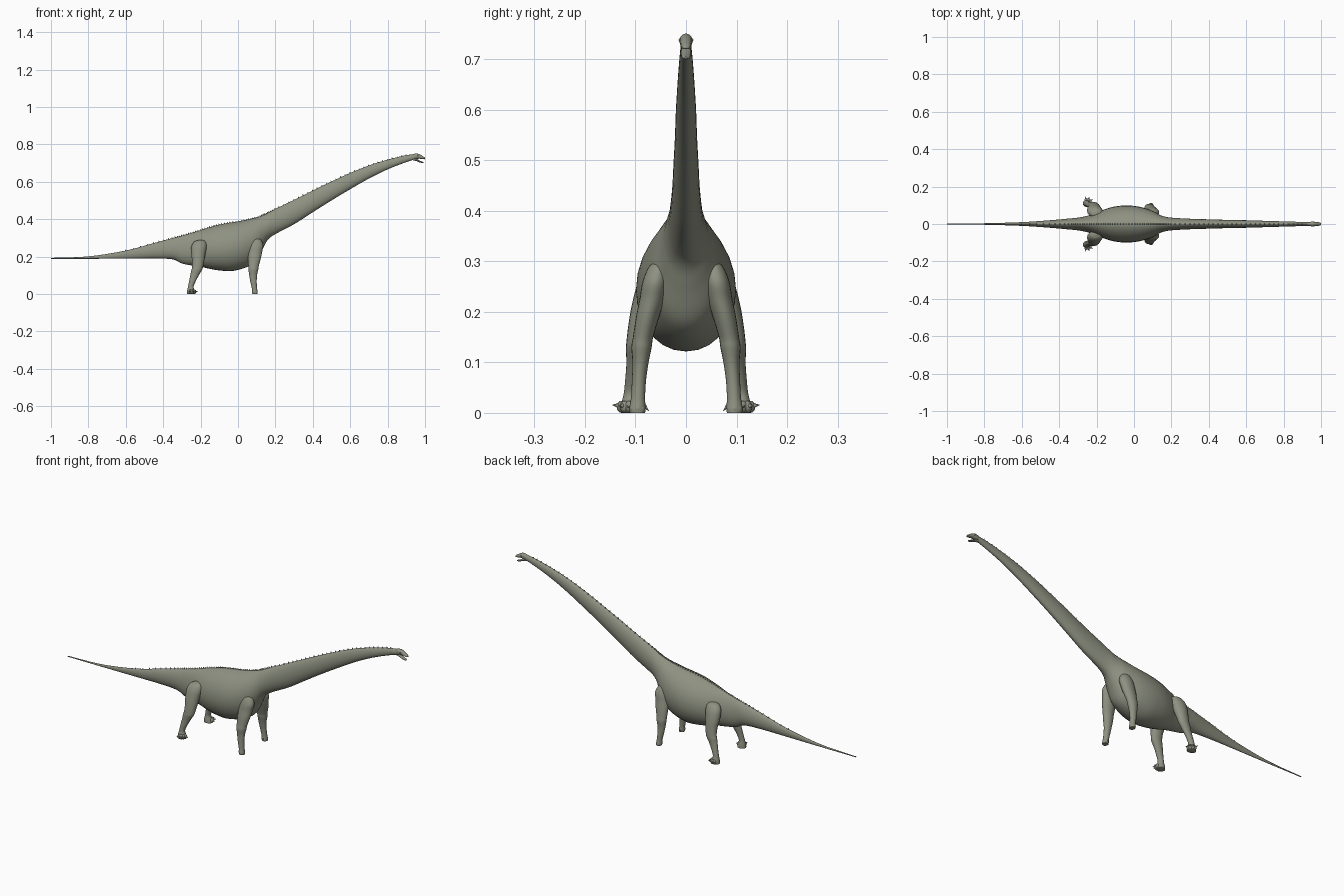
import bpy, bmesh, math
from mathutils import Vector

if "Cube" in bpy.data.objects:
    bpy.data.objects.remove(bpy.data.objects["Cube"])

skin = bpy.data.materials.new("skin")
skin.diffuse_color = (0.27, 0.285, 0.22, 1)
skin.use_nodes = True
skin.node_tree.nodes["Principled BSDF"].inputs["Base Color"].default_value = skin.diffuse_color


def smooth_rows(rows, n):
    """Catmull-Rom subdivision of section rows."""
    out = []
    for i in range(len(rows) - 1):
        p = [rows[max(i - 1, 0)], rows[i], rows[i + 1], rows[min(i + 2, len(rows) - 1)]]
        x0, x1, x2, x3 = p
        for k in range(n):
            t = k / n
            out.append([b + 0.5 * t * (c - a + t * (2 * a - 5 * b + 4 * c - d + t * (3 * (b - c) + d - a)))
                        for a, b, c, d in zip(x0, x1, x2, x3)])
    out.append(list(rows[-1]))
    return out


def skin_rings(bm, rings):
    vs = [[bm.verts.new(p) for p in r] for r in rings]
    n = len(vs[0])
    for a, b in zip(vs, vs[1:]):
        for i in range(n):
            bm.faces.new((a[i], a[(i + 1) % n], b[(i + 1) % n], b[i]))
    bm.faces.new(vs[0])
    bm.faces.new(vs[-1][::-1])


def finish(bm, name, mirror=False, angle=45):
    bmesh.ops.recalc_face_normals(bm, faces=bm.faces)
    me = bpy.data.meshes.new(name)
    bm.to_mesh(me)
    bm.free()
    ob = bpy.data.objects.new(name, me)
    bpy.context.collection.objects.link(ob)
    me.materials.append(skin)
    bpy.context.view_layer.objects.active = ob
    ob.select_set(True)
    bpy.ops.object.shade_smooth_by_angle(angle=math.radians(angle))
    ob.select_set(False)
    if mirror:
        m = ob.modifiers.new("mirror", 'MIRROR')
        m.use_axis = (False, True, False)
    return ob


def spow(v, e):
    return math.copysign(abs(v) ** e, v)


def long_loft(name, rows, n, sides=28, peak=1.25):
    """Rows: x, top, bottom, half width, widest height fraction."""
    bm = bmesh.new()
    rings = []
    for x, top, bot, w, f in smooth_rows(rows, n):
        mid = bot + (top - bot) * f
        ring = []
        for i in range(sides):
            a = 2 * math.pi * i / sides
            c, s = math.cos(a), math.sin(a)
            y = w * spow(c, peak if s > 0 else 0.95)
            z = mid + (s * (top - mid) if s > 0 else s * (mid - bot))
            ring.append((x, y, z))
        rings.append(ring)
    skin_rings(bm, rings)
    return finish(bm, name)


def limb(name, rows, n=6, sides=20):
    """Rows: x, y, z, radius x, radius y."""
    bm = bmesh.new()
    rings = [[(x + rx * math.cos(2 * math.pi * i / sides), y + ry * math.sin(2 * math.pi * i / sides), z)
              for i in range(sides)] for x, y, z, rx, ry in smooth_rows(rows, n)]
    skin_rings(bm, rings)
    return finish(bm, name, True)


def spike(bm, base, tip, r, seg=8):
    base, tip = Vector(base), Vector(tip)
    d = tip - base
    m = Vector.to_track_quat(d, 'Z', 'Y').to_matrix().to_4x4()
    m.translation = (base + tip) / 2
    bmesh.ops.create_cone(bm, cap_ends=True, segments=seg, radius1=r, radius2=r * 0.1, depth=d.length, matrix=m)


def ball(bm, c, r, seg=14):
    g = bmesh.ops.create_uvsphere(bm, u_segments=seg, v_segments=8, radius=1)
    for v in g['verts']:
        v.co = Vector((c[0] + v.co.x * r[0], c[1] + v.co.y * r[1], c[2] + v.co.z * r[2]))


# Tail, trunk and neck as one smooth loft
body = [
    (-1.0, .193, .188, .002, .5), (-.8, .201, .188, .004, .5), (-.6, .232, .189, .010, .5),
    (-.45, .272, .190, .020, .45), (-.35, .299, .185, .029, .42), (-.30, .312, .163, .034, .42),
    (-.25, .326, .153, .044, .42), (-.2, .342, .146, .062, .44), (-.15, .357, .134, .081, .45),
    (-.1, .371, .126, .094, .46), (-.04, .382, .122, .099, .47), (.02, .391, .134, .094, .47),
    (.07, .402, .155, .081, .47), (.105, .411, .185, .067, .47), (.135, .422, .245, .050, .45),
    (.16, .434, .290, .041, .45), (.2, .455, .320, .034, .45), (.3, .503, .373, .028, .45),
    (.4, .553, .437, .025, .45), (.5, .601, .500, .022, .45), (.6, .647, .560, .020, .45),
    (.7, .687, .617, .017, .45), (.8, .718, .666, .014, .45), (.9, .742, .705, .011, .45),
    (.95, .746, .720, .010, .5)]
long_loft("body", body, 6)

# Head and open jaw
long_loft("head", [(.925, .744, .716, .007, .5), (.94, .749, .718, .011, .5), (.957, .751, .722, .013, .5),
                   (.972, .746, .723, .011, .45), (.987, .737, .721, .010, .4), (.997, .730, .720, .007, .4),
                   (1.0, .726, .721, .003, .4)], 4, 20, 1)
long_loft("lower_jaw", [(.935, .728, .714, .008, .5), (.955, .722, .710, .010, .5), (.972, .713, .703, .009, .5),
                        (.986, .707, .700, .007, .5), (.991, .705, .701, .003, .5)], 4, 16, 1)
bm = bmesh.new()
ball(bm, (.962, .0115, .738), (.004, .003, .004), 10)
finish(bm, "eye", True)

# Small spines along the back
bm = bmesh.new()
tops = smooth_rows(body, 8)
for r in tops[16:-8:2]:
    x, z = r[0], r[1]
    spike(bm, (x, 0, z - .004), (x - .004, 0, z + .005), .005, 5)
finish(bm, "back_spines")

# Skin folds at the throat base
bm = bmesh.new()
for x, z, w in ((.145, .285, .040), (.139, .270, .044), (.131, .252, .047)):
    rings = []
    for k in range(17):
        a = math.pi * k / 16
        c = Vector((x - .035 + .035 * math.sin(a), w * math.cos(a), z + .022 * (1 - math.sin(a))))
        r = .001 + .005 * math.sin(a)
        out = Vector((math.sin(a), math.cos(a), 0))
        rings.append([c + out * r * math.cos(q * math.pi / 4) + Vector((0, 0, r * math.sin(q * math.pi / 4)))
                      for q in range(8)])
    skin_rings(bm, rings)
finish(bm, "throat_folds")

# Hind legs
limb("hind_leg", [
    (-.200, .052, .288, .010, .008), (-.203, .058, .280, .030, .022), (-.208, .066, .255, .041, .030),
    (-.212, .078, .215, .038, .029), (-.213, .090, .175, .032, .024), (-.217, .098, .140, .029, .020),
    (-.222, .100, .125, .028, .019), (-.232, .102, .100, .023, .016), (-.243, .106, .070, .018, .014),
    (-.252, .109, .040, .015, .014), (-.252, .110, .018, .020, .018), (-.251, .110, .003, .023, .019),
    (-.251, .110, .000, .021, .017)])
# Front legs
limb("front_leg", [
    (.095, .050, .300, .010, .008), (.096, .055, .290, .026, .018), (.097, .061, .260, .038, .025),
    (.092, .067, .225, .037, .025), (.088, .076, .190, .034, .023), (.083, .085, .150, .028, .020),
    (.082, .088, .130, .026, .020), (.081, .090, .100, .021, .016), (.083, .093, .065, .017, .014),
    (.088, .095, .030, .014, .014), (.090, .096, .010, .015, .016), (.091, .096, .000, .014, .015)])

# Toes and claws, fanned out from each foot
bm = bmesh.new()
for deg in (5, 38, 70, 105):
    a = math.radians(deg)
    d = Vector((math.cos(a), math.sin(a), 0))
    c = Vector((-.251, .110, .012)) + d * .018
    ball(bm, c, (.010, .010, .012))
    spike(bm, c + d * .004 + Vector((0, 0, .002)), c + d * .019 + Vector((0, 0, -.002 + .006 * math.sin(a))), .006)
finish(bm, "hind_toes", True)
bm = bmesh.new()
for deg in (-50, 0, 50, 100):
    a = math.radians(deg)
    d = Vector((math.cos(a), math.sin(a), 0))
    c = Vector((.090, .096, .008)) + d * .010
    ball(bm, c, (.006, .007, .008), 10)
spike(bm, (.088, .084, .016), (.092, .074, .004), .005)
finish(bm, "front_toes", True)
